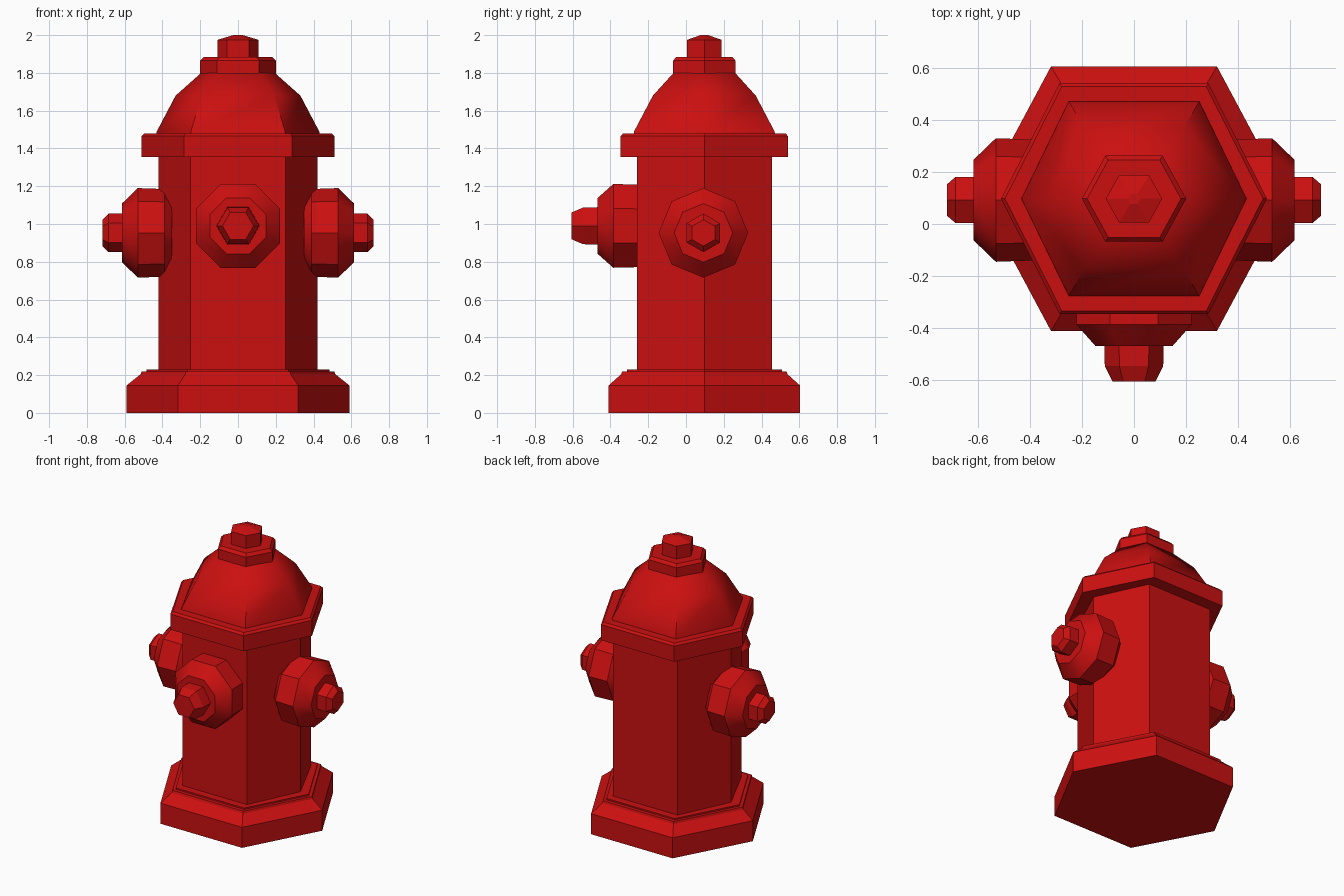
import bpy, bmesh, math
from mathutils import Matrix, Vector

cube = bpy.data.objects.get("Cube")
if cube:
    bpy.data.objects.remove(cube)

red = bpy.data.materials.new("hydrant red")
red.use_nodes = True
colour = (0.60, 0.005, 0.005, 1)
red.diffuse_color = colour
red.node_tree.nodes["Principled BSDF"].inputs["Base Color"].default_value = colour

MID_Y = 0.097


def hexagon(rx, ry, corner):
    """Hexagon with points on the x axis and flat front and back."""
    c = rx * corner
    return [(rx, 0), (c, ry), (-c, ry), (-rx, 0), (-c, -ry), (c, -ry)]


def polygon(sides, radius, turn):
    return [(radius * math.cos(turn + math.tau * i / sides),
             radius * math.sin(turn + math.tau * i / sides)) for i in range(sides)]


def loft(name, rings, frame, smooth=0):
    """Skin a stack of (height, outline) rings and close both ends."""
    bm = bmesh.new()
    loops = [[bm.verts.new(frame @ Vector((x, y, h))) for x, y in outline]
             for h, outline in rings]
    n = len(loops[0])
    for low, high in zip(loops, loops[1:]):
        for i in range(n):
            j = (i + 1) % n
            bm.faces.new((low[i], low[j], high[j], high[i]))
    bm.faces.new(loops[0][::-1])
    bm.faces.new(loops[-1])
    bmesh.ops.recalc_face_normals(bm, faces=bm.faces)
    mesh = bpy.data.meshes.new(name)
    bm.to_mesh(mesh)
    bm.free()
    mesh.materials.append(red)
    obj = bpy.data.objects.new(name, mesh)
    bpy.context.collection.objects.link(obj)
    if smooth:
        bpy.ops.object.select_all(action='DESELECT')
        obj.select_set(True)
        bpy.context.view_layer.objects.active = obj
        bpy.ops.object.shade_smooth_by_angle(angle=math.radians(smooth))
    return obj


def column(name, corner, profile, smooth=0):
    rings = [(z, hexagon(rx, ry, corner)) for z, rx, ry in profile]
    return loft(name, rings, Matrix.Translation((0, MID_Y, 0)), smooth)


# Upright parts: rows of height, half width, half depth
column("base", 0.54, [(0, 0.59, 0.507), (0.145, 0.59, 0.507),
                      (0.205, 0.515, 0.44), (0.22, 0.51, 0.435)])
column("base_lip", 0.55, [(0.2, 0.485, 0.41), (0.23, 0.485, 0.41)])
column("barrel", 0.6, [(0.1, 0.42, 0.357), (1.4, 0.42, 0.357)])
column("flange", 0.56, [(1.355, 0.51, 0.443), (1.465, 0.51, 0.443),
                        (1.48, 0.495, 0.43)])
column("bonnet", 0.58, [(1.46, 0.435, 0.376), (1.49, 0.43, 0.372),
                        (1.68, 0.33, 0.272), (1.80, 0.195, 0.163)], 48)
column("collar", 0.55, [(1.79, 0.2, 0.165), (1.865, 0.2, 0.165),
                        (1.885, 0.18, 0.148)])
column("top_nut", 0.53, [(1.86, 0.108, 0.091), (1.975, 0.108, 0.091),
                         (2.0, 0.025, 0.02)])


# Outlets: capped octagons with a hexagonal nut, pointing away from the barrel
def outlet(name, frame, cap, nut, cap_turn, nut_turn):
    loft(name + "_cap", [(h, polygon(8, r, cap_turn)) for h, r in cap], frame, 35)
    loft(name + "_nut", [(h, polygon(6, r, nut_turn)) for h, r in nut], frame)


side_cap = [(0.35, 0.19), (0.39, 0.232), (0.53, 0.237), (0.615, 0.155)]
side_nut = [(0.58, 0.102), (0.685, 0.102), (0.717, 0.07)]
for name, sign in (("left_outlet", 1), ("right_outlet", -1)):
    frame = (Matrix.Translation((0, MID_Y - 0.005, 0.953))
             @ Matrix.Rotation(sign * math.pi / 2, 4, 'Y'))
    outlet(name, frame, side_cap, side_nut, 0, 0)

front = Matrix.Translation((0, 0, 0.99)) @ Matrix.Rotation(math.pi / 2, 4, 'X')
outlet("front_outlet", front,
       [(0.2, 0.235), (0.385, 0.24), (0.468, 0.16)],
       [(0.43, 0.115), (0.545, 0.112), (0.605, 0.082)],
       math.pi / 8, 0)
